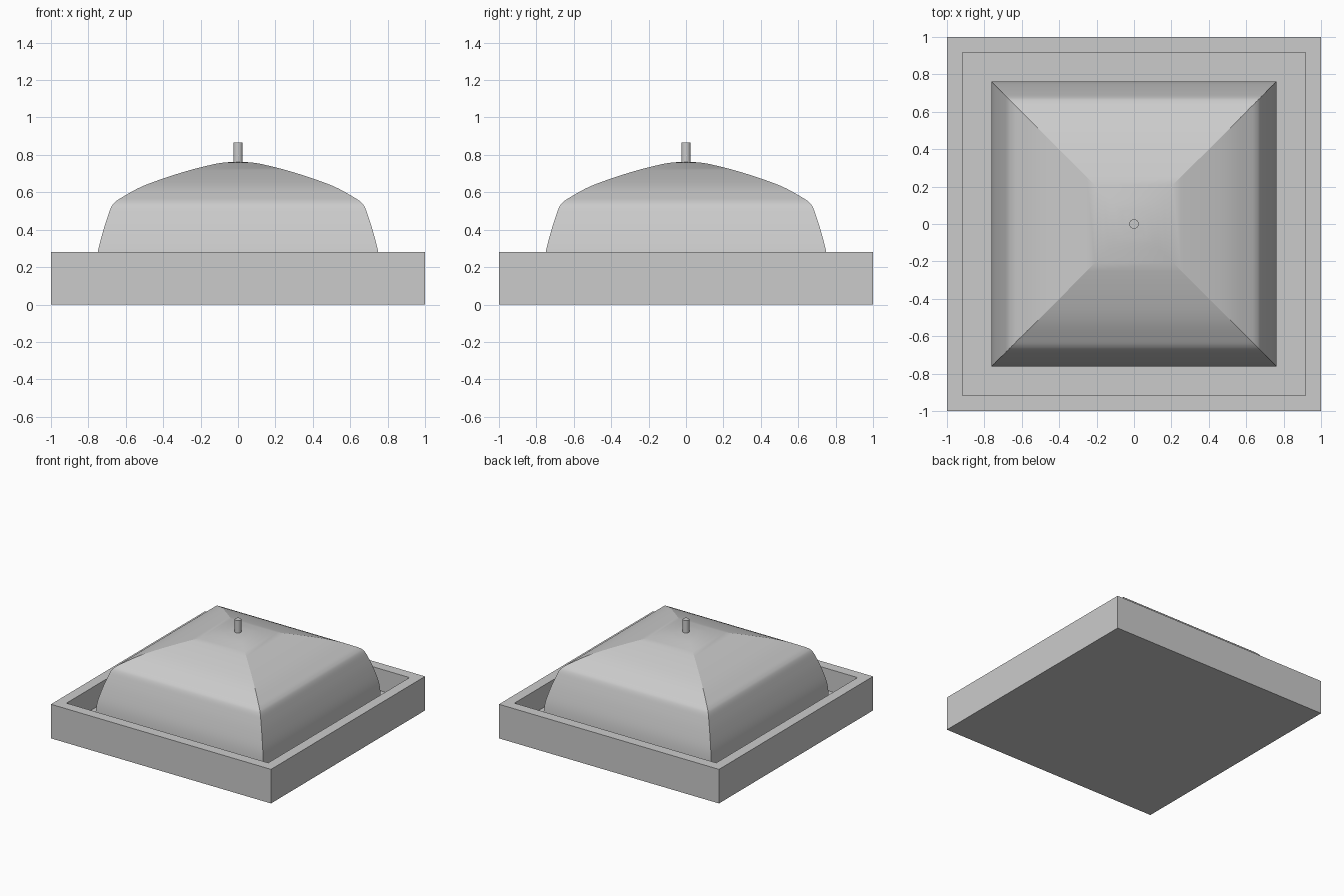
import bpy, bmesh, math
from mathutils import Vector

cube = bpy.data.objects.get("Cube")
if cube:
    bpy.data.objects.remove(cube, do_unlink=True)

grey = bpy.data.materials.new("light_grey")
grey.use_nodes = True
colour = (0.6, 0.6, 0.6, 1)
grey.diffuse_color = colour
grey.node_tree.nodes["Principled BSDF"].inputs["Base Color"].default_value = colour

WALL_TOP, FLOOR, INNER = 0.28, 0.1, 0.917


def add_object(name, bm):
    bmesh.ops.recalc_face_normals(bm, faces=bm.faces)
    mesh = bpy.data.meshes.new(name)
    bm.to_mesh(mesh)
    bm.free()
    mesh.materials.append(grey)
    obj = bpy.data.objects.new(name, mesh)
    bpy.context.collection.objects.link(obj)
    return obj


def smooth(obj, degrees):
    bpy.ops.object.select_all(action='DESELECT')
    obj.select_set(True)
    bpy.context.view_layer.objects.active = obj
    bpy.ops.object.shade_smooth_by_angle(angle=math.radians(degrees))


def square_loft(bm, profile):
    """Join square rings given as (half width, height); returns the rings."""
    corners = [(-1, -1), (1, -1), (1, 1), (-1, 1)]
    rings = [[bm.verts.new((x * r, y * r, z)) for x, y in corners] for r, z in profile]
    for low, high in zip(rings, rings[1:]):
        for i in range(4):
            j = (i + 1) % 4
            bm.faces.new((low[i], low[j], high[j], high[i]))
    return rings


def smooth_profile(points, steps=4):
    """Catmull-Rom curve through the points."""
    pts = [Vector(p) for p in points]
    pts = [2 * pts[0] - pts[1]] + pts + [2 * pts[-1] - pts[-2]]
    out = []
    for a, b, c, d in zip(pts, pts[1:], pts[2:], pts[3:]):
        for s in range(steps):
            t = s / steps
            out.append(0.5 * (2 * b + (c - a) * t + (2 * a - 5 * b + 4 * c - d) * t ** 2
                              + (3 * b - a - 3 * c + d) * t ** 3))
    return out + [pts[-2]]


# Tray: outer wall, flat rim, inner wall and floor
bm = bmesh.new()
rings = square_loft(bm, [(1, 0), (1, WALL_TOP), (INNER, WALL_TOP), (INNER, FLOOR)])
bm.faces.new(rings[0])
bm.faces.new(rings[-1])
add_object("tray", bm)

# Domed square lid with a soft shoulder
lid_profile = [(0.762, FLOOR), (0.761, 0.19), (0.75, 0.28), (0.722, 0.39),
               (0.695, 0.475), (0.677, 0.522), (0.658, 0.547), (0.62, 0.573),
               (0.5, 0.637), (0.3, 0.706), (0.13, 0.75), (0.05, 0.761), (0.004, 0.763)]
bm = bmesh.new()
rings = square_loft(bm, smooth_profile(lid_profile))
bm.faces.new(rings[-1])
smooth(add_object("domed_lid", bm), 20)

# Small round peg on the peak
bm = bmesh.new()
bmesh.ops.create_cone(bm, cap_ends=True, segments=32, radius1=0.025, radius2=0.025, depth=0.125)
bmesh.ops.translate(bm, verts=bm.verts, vec=(0, 0, 0.8025))
smooth(add_object("top_peg", bm), 30)
